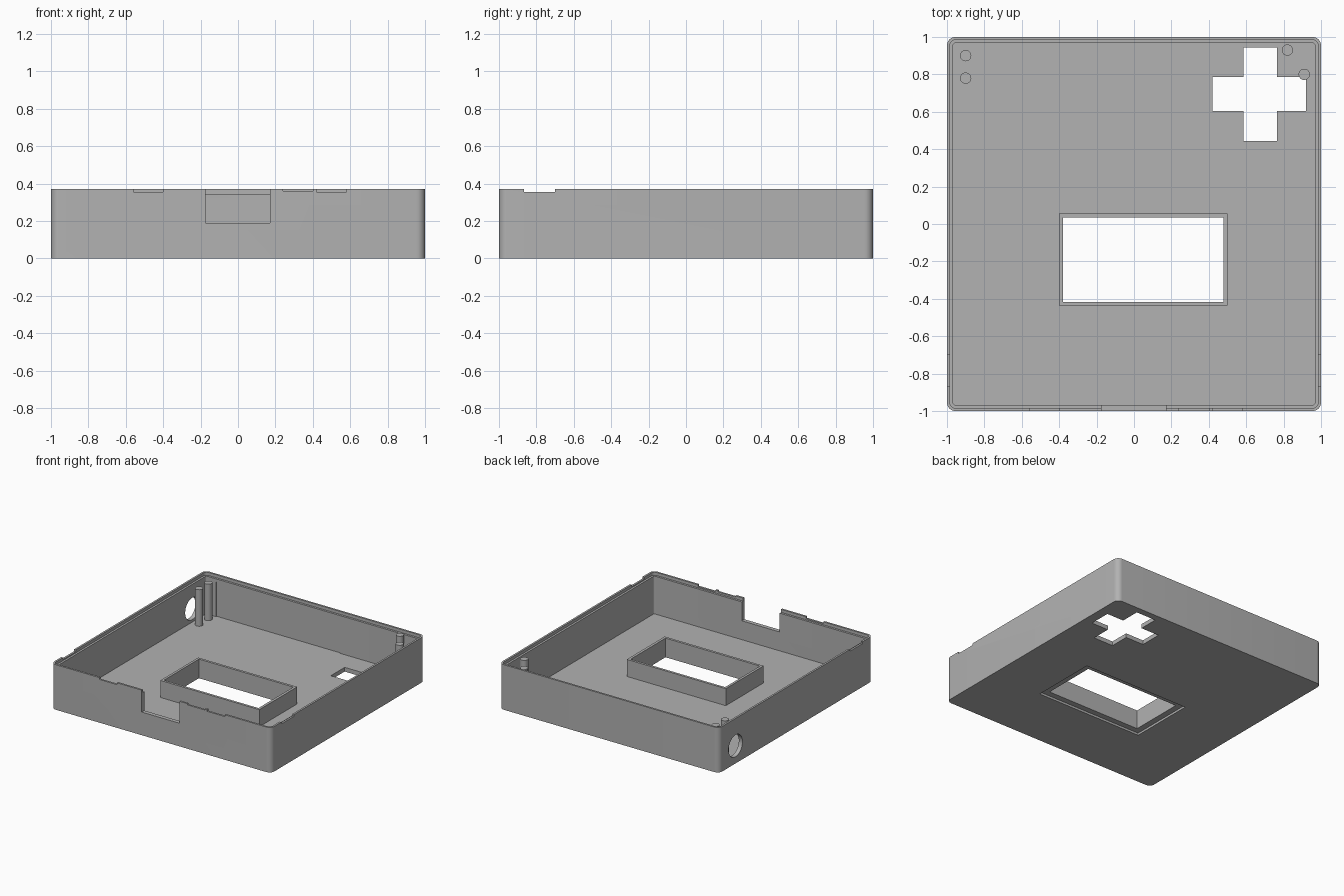
import bpy, bmesh, math
from mathutils import Matrix, Vector

if "Cube" in bpy.data.objects:
    bpy.data.objects.remove(bpy.data.objects["Cube"])

grey = bpy.data.materials.new("plain grey plastic")
grey.use_nodes = True
COLOUR = (0.445, 0.445, 0.445, 1)
grey.diffuse_color = COLOUR
grey.node_tree.nodes["Principled BSDF"].inputs["Base Color"].default_value = COLOUR


def finish(name, bm):
    bmesh.ops.recalc_face_normals(bm, faces=bm.faces)
    mesh = bpy.data.meshes.new(name)
    bm.to_mesh(mesh)
    bm.free()
    mesh.materials.append(grey)
    obj = bpy.data.objects.new(name, mesh)
    bpy.context.collection.objects.link(obj)
    return obj


def box(name, x, y, z):
    """Box from (low, high) ranges."""
    bm = bmesh.new()
    size = Vector([r[1] - r[0] for r in (x, y, z)])
    mid = Vector([(r[0] + r[1]) / 2 for r in (x, y, z)])
    bmesh.ops.create_cube(bm, size=1, matrix=Matrix.Translation(mid) @ Matrix.Diagonal(size).to_4x4())
    return finish(name, bm)


def rounded_block(name, half, radius, z, steps=8):
    """Square block with rounded upright corners."""
    bm = bmesh.new()
    ring = []
    for corner, (sx, sy) in enumerate(((1, 1), (-1, 1), (-1, -1), (1, -1))):
        for i in range(steps + 1):
            a = math.pi / 2 * (corner + i / steps)
            ring.append(bm.verts.new((sx * (half - radius) + radius * math.cos(a),
                                      sy * (half - radius) + radius * math.sin(a), z[0])))
    face = bm.faces.new(ring)
    top = bmesh.ops.extrude_face_region(bm, geom=[face])["geom"]
    bmesh.ops.translate(bm, vec=(0, 0, z[1] - z[0]),
                        verts=[v for v in top if isinstance(v, bmesh.types.BMVert)])
    return finish(name, bm)


def cylinder(name, centre, radius, length, axis="Z"):
    bm = bmesh.new()
    turn = Matrix.Rotation(math.pi / 2, 4, "Y") if axis == "X" else Matrix()
    bmesh.ops.create_cone(bm, cap_ends=True, segments=32, radius1=radius, radius2=radius,
                          depth=length, matrix=Matrix.Translation(centre) @ turn)
    return finish(name, bm)


def cut(target, cutter):
    """Subtract the cutter for good and remove it."""
    mod = target.modifiers.new("cut", "BOOLEAN")
    mod.operation = "DIFFERENCE"
    mod.solver = "EXACT"
    mod.object = cutter
    bpy.context.view_layer.update()
    result = target.evaluated_get(bpy.context.evaluated_depsgraph_get())
    mesh = bpy.data.meshes.new_from_object(result)
    target.modifiers.clear()
    target.data = mesh
    bpy.data.objects.remove(cutter)


def smooth(obj):
    bpy.ops.object.select_all(action="DESELECT")
    obj.select_set(True)
    bpy.context.view_layer.objects.active = obj
    bpy.ops.object.shade_smooth_by_angle(angle=math.radians(30))


HEIGHT, FLOOR, LEDGE = 0.37, 0.035, 0.345
INNER = 0.967

# Open tray with a stepped rim around the top
tray = rounded_block("tray", 1.0, 0.045, (0, HEIGHT))
cut(tray, rounded_block("cavity", INNER, 0.012, (FLOOR, 0.5)))
cut(tray, rounded_block("rim_step", 0.984, 0.029, (LEDGE, 0.5)))

# Shallow recess inside the back wall
cut(tray, box("back_recess", (-0.876, 0.25), (0.9, 0.975), (FLOOR, 0.32)))

# Large connector notch in the front wall and shallow latch notches
cut(tray, box("front_notch", (-0.175, 0.17), (-1.1, -0.9), (0.19, 0.5)))
for low, high, base in ((-0.56, -0.40, 0.355), (0.24, 0.40, 0.36), (0.42, 0.58, 0.355)):
    cut(tray, box("latch_notch", (low, high), (-1.1, -0.95), (base, 0.5)))
for side in (-1, 1):
    cut(tray, box("side_notch", sorted((side * 0.95, side * 1.1)), (-0.865, -0.70), (0.355, 0.5)))

# Round port through the side wall
cut(tray, cylinder("port", (-1, 0.785, 0.145), 0.09, 0.2, "X"))

# Cross-shaped opening in the floor
cut(tray, box("cross_wide", (0.42, 0.92), (0.605, 0.785), (-0.1, 0.1)))
cut(tray, box("cross_tall", (0.585, 0.765), (0.445, 0.945), (-0.1, 0.1)))

# Window opening, with a recessed border underneath
cut(tray, box("window_hole", (-0.40, 0.50), (-0.437, 0.055), (-0.1, 0.1)))
cut(tray, box("window_border", (-0.43, 0.535), (-0.465, 0.085), (-0.1, 0.018)))
smooth(tray)

# Raised frame around the window
frame = box("window_frame", (-0.40, 0.50), (-0.437, 0.055), (0.018, 0.175))
cut(frame, box("frame_hole", (-0.38, 0.478), (-0.417, 0.035), (-0.1, 0.3)))

# Support posts
for name, x, y, top in (("left_post_back", 0.82, 0.93, 0.355), ("left_post_front", 0.91, 0.80, 0.355),
                        ("right_post_back", -0.90, 0.90, 0.335), ("right_post_front", -0.90, 0.78, 0.335)):
    base = FLOOR - 0.01
    smooth(cylinder(name, (x, y, (top + base) / 2), 0.03, top - base))
